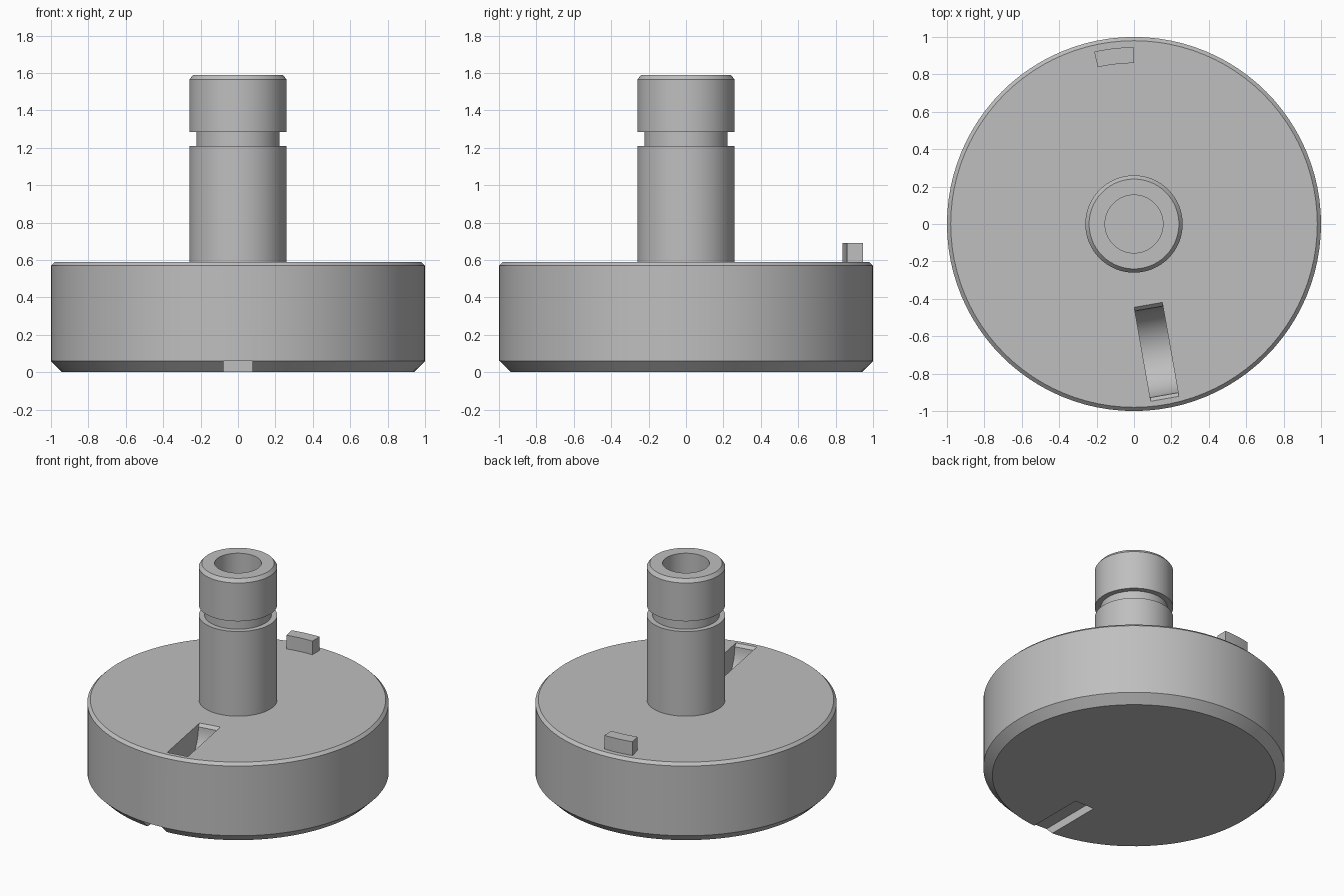
import bpy, bmesh, math
from mathutils import Matrix, Vector

if "Cube" in bpy.data.objects:
    bpy.data.objects.remove(bpy.data.objects["Cube"], do_unlink=True)

GREY = (0.52, 0.52, 0.52, 1)
metal = bpy.data.materials.new("light grey metal")
metal.use_nodes = True
metal.diffuse_color = GREY
metal.node_tree.nodes["Principled BSDF"].inputs["Base Color"].default_value = GREY


def finish(name, bm):
    bmesh.ops.recalc_face_normals(bm, faces=bm.faces)
    mesh = bpy.data.meshes.new(name)
    bm.to_mesh(mesh)
    bm.free()
    mesh.materials.append(metal)
    obj = bpy.data.objects.new(name, mesh)
    bpy.context.collection.objects.link(obj)
    return obj


def lathe(name, profile, steps=96):
    bm = bmesh.new()
    verts = [bm.verts.new((r, 0, z)) for r, z in profile]
    edges = [bm.edges.new(pair) for pair in zip(verts, verts[1:])]
    bmesh.ops.spin(bm, geom=verts + edges, axis=(0, 0, 1), cent=(0, 0, 0),
                   angle=math.tau, steps=steps, use_duplicate=False)
    bmesh.ops.remove_doubles(bm, verts=bm.verts, dist=1e-4)
    return finish(name, bm)


def prism(name, points, offset):
    bm = bmesh.new()
    face = bm.faces.new([bm.verts.new(p) for p in points])
    extruded = bmesh.ops.extrude_face_region(bm, geom=[face], use_keep_orig=True)
    moved = [v for v in extruded["geom"] if isinstance(v, bmesh.types.BMVert)]
    bmesh.ops.translate(bm, verts=moved, vec=offset)
    return finish(name, bm)


# Chamfered disc, grooved hollow shaft and blind bore in one turned profile
body = lathe("disc_and_shaft", [
    (0, 0), (0.94, 0), (1, 0.06), (1, 0.57), (0.98, 0.59),
    (0.26, 0.59), (0.26, 1.21), (0.222, 1.21), (0.222, 1.285), (0.26, 1.285),
    (0.26, 1.565), (0.24, 1.59), (0.155, 1.59), (0.155, 1.09), (0, 1.09)])

# Round-bottomed slot in the top, with chamfered ends
R, LIP, WIDTH, MID, TOP = 0.235, 0.02, 0.152, 0.694, 0.59
outline = [(R + LIP, TOP + 0.1), (R + LIP, TOP)]
for i in range(33):
    a = math.pi * i / 32
    outline.append((R * math.cos(a), TOP - LIP - R * math.sin(a)))
outline += [(-R - LIP, TOP), (-R - LIP, TOP + 0.1)]
top_cutter = prism("top_slot_cutter",
                   [(-WIDTH / 2, -MID - u, z) for u, z in outline],
                   Vector((WIDTH, 0, 0)))
top_cutter.data.transform(Matrix.Rotation(math.radians(10), 4, 'Z'))

# Open-ended key slot under the front
bottom_cutter = prism("bottom_slot_cutter",
                      [(-0.078, -0.51, -0.1), (0.078, -0.51, -0.1),
                       (0.078, -0.51, 0.06), (-0.078, -0.51, 0.06)],
                      Vector((0, -0.6, 0)))

bpy.context.view_layer.objects.active = body
for cutter in (top_cutter, bottom_cutter):
    cutter.hide_render = True
    mod = body.modifiers.new("cut", 'BOOLEAN')
    mod.operation = 'DIFFERENCE'
    mod.solver = 'EXACT'
    mod.object = cutter
    bpy.ops.object.modifier_apply(modifier=mod.name)
    bpy.data.objects.remove(cutter, do_unlink=True)

# Curved stop block standing on the back rim
angles = [math.radians(90 + 13 * i / 8) for i in range(9)]
sector = [(0.86 * math.cos(a), 0.86 * math.sin(a), 0.58) for a in angles]
sector += [(0.945 * math.cos(a), 0.945 * math.sin(a), 0.58) for a in reversed(angles)]
block = prism("stop_block", sector, Vector((0, 0, 0.11)))

# Smooth round walls, crisp edges
for obj in (body, block):
    bpy.ops.object.select_all(action='DESELECT')
    obj.select_set(True)
    bpy.context.view_layer.objects.active = obj
    bpy.ops.object.shade_smooth_by_angle(angle=math.radians(30))
